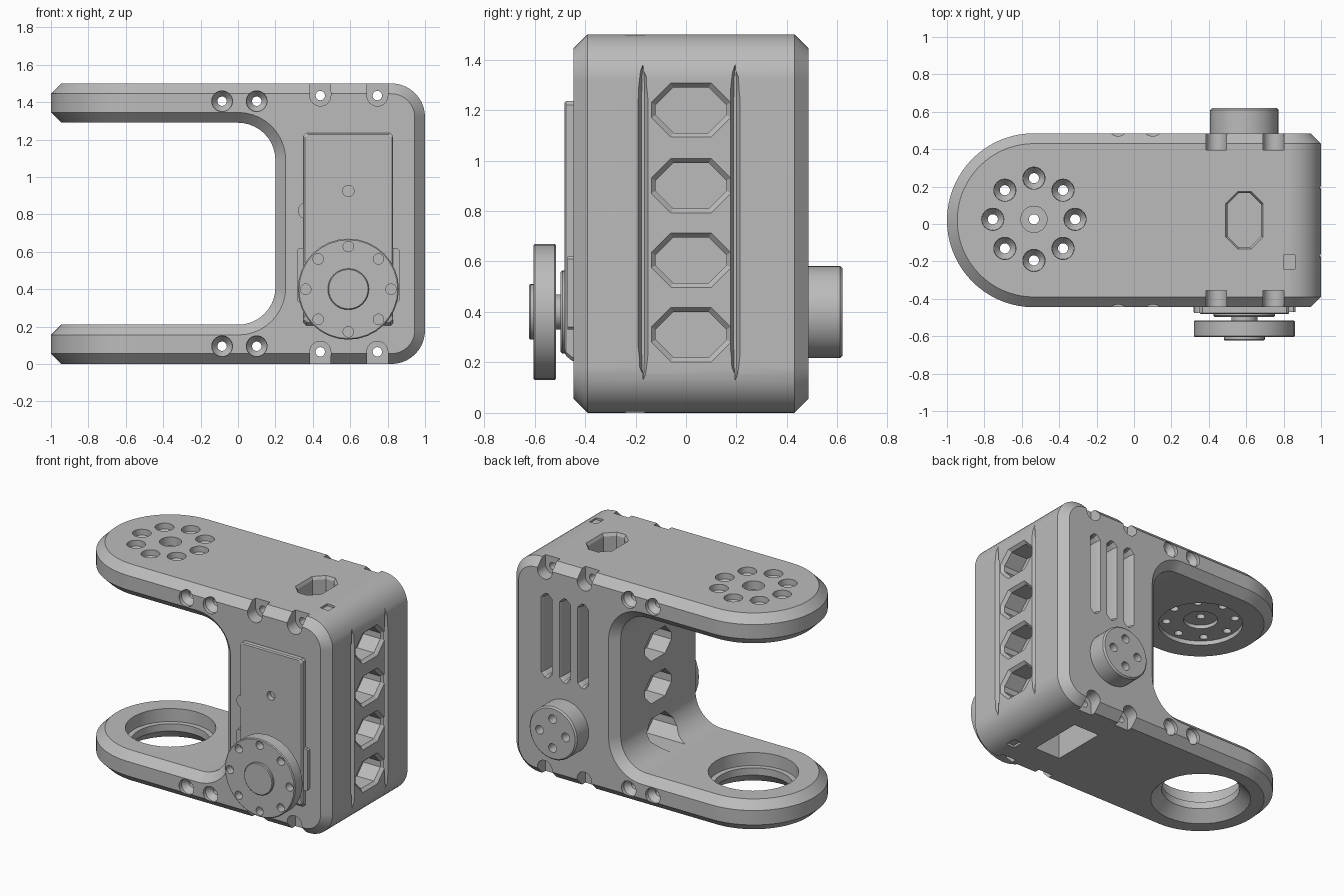
import bpy, bmesh, math

cube = bpy.data.objects.get("Cube")
if cube:
    bpy.data.objects.remove(cube, do_unlink=True)

# One plain grey for the whole bracket
GREY = (0.5, 0.5, 0.5, 1.0)
grey = bpy.data.materials.new("plain_grey")
grey.use_nodes = True
grey.diffuse_color = GREY
for node in grey.node_tree.nodes:
    if node.type == 'BSDF_PRINCIPLED':
        node.inputs["Base Color"].default_value = GREY


def circle(p, q, r, n=32):
    return [(p + r * math.cos(2 * math.pi * i / n), q + r * math.sin(2 * math.pi * i / n))
            for i in range(n)]


def arc(p, q, r, start, end, n=10):
    return [(p + r * math.cos(math.radians(start + (end - start) * i / n)),
             q + r * math.sin(math.radians(start + (end - start) * i / n))) for i in range(n + 1)]


def octagon(p, q, w, h, c):
    a, b = w / 2, h / 2
    half = [(a, c - b), (a, b - c), (a - c, b), (c - a, b)]
    return [(p + s * u, q + s * v) for s in (1, -1) for u, v in half]


def notch(p, q, r, side):
    """Round hole that runs out through the top (side=1) or the bottom (side=-1)."""
    return [(u, q + side * 0.2 if (v - q) * side > 1e-4 else v) for u, v in circle(p, q, r)]


def loft(name, axis, rings):
    """Closed solid through (height, outline) rings along an axis."""
    place = {'x': lambda p, q, h: (h, p, q), 'y': lambda p, q, h: (p, h, q),
             'z': lambda p, q, h: (p, q, h)}[axis]
    bm = bmesh.new()
    loops = [[bm.verts.new(place(p, q, h)) for p, q in pts] for h, pts in rings]
    n = len(loops[0])
    for a, b in zip(loops, loops[1:]):
        for i in range(n):
            j = (i + 1) % n
            bm.faces.new((a[i], a[j], b[j], b[i]))
    bm.faces.new(loops[0])
    bm.faces.new(loops[-1])
    bmesh.ops.recalc_face_normals(bm, faces=bm.faces)
    mesh = bpy.data.meshes.new(name)
    bm.to_mesh(mesh)
    bm.free()
    obj = bpy.data.objects.new(name, mesh)
    bpy.context.scene.collection.objects.link(obj)
    mesh.materials.append(grey)
    return obj


def prism(name, axis, pts, lo, hi):
    return loft(name, axis, [(lo, pts), (hi, pts)])


def turned(name, axis, p, q, steps):
    """Round part from (height, radius) steps."""
    return loft(name, axis, [(h, circle(p, q, r)) for h, r in steps])


def boolean(obj, tool, operation='DIFFERENCE'):
    tool.hide_render = True
    mod = obj.modifiers.new("cut", 'BOOLEAN')
    mod.operation, mod.solver, mod.object = operation, 'EXACT', tool


def finish(obj):
    """Apply the modifiers, remove the cutters, smooth the round faces."""
    tools = [m.object for m in obj.modifiers if m.type == 'BOOLEAN']
    if obj.modifiers:
        bpy.context.view_layer.update()
        deps = bpy.context.evaluated_depsgraph_get()
        mesh = bpy.data.meshes.new_from_object(obj.evaluated_get(deps))
        obj.modifiers.clear()
        obj.data = mesh
    for tool in tools:
        bpy.data.objects.remove(tool, do_unlink=True)
    for poly in obj.data.polygons:
        poly.use_smooth = True
    obj.data.set_sharp_from_angle(angle=math.radians(25))
    obj.modifiers.new("even_normals", 'WEIGHTED_NORMAL').keep_sharp = True


TOP, MID_Y = 1.5, 0.02          # overall height, centre line of the arms
ARM_X, ARM_R = -0.535, 0.465    # centre and radius of the rounded arm ends
SERVO_X, SERVO_Z = 0.59, 0.4    # output axis

# C-shaped bracket, trimmed to round arm ends, then chamfered
c_shape = ([(-1.2, 0)] + arc(0.82, 0.18, 0.18, -90, 0) + arc(0.82, TOP - 0.18, 0.18, 0, 90)
           + [(-1.2, TOP), (-1.2, 1.29)] + arc(0, 1.09, 0.2, 90, 0) + arc(0, 0.41, 0.2, 0, -90)
           + [(-1.2, 0.21)])
bracket = prism("bracket", 'y', c_shape, -0.8, 0.8)
plan = arc(ARM_X, MID_Y, ARM_R, 90, 270, 36) + [(1.2, MID_Y - ARM_R), (1.2, MID_Y + ARM_R)]
boolean(bracket, prism("plan_trim", 'z', plan, -0.2, 1.7), 'INTERSECT')
bevel = bracket.modifiers.new("chamfer", 'BEVEL')
bevel.width, bevel.segments = 0.055, 1
bevel.limit_method, bevel.angle_limit = 'ANGLE', math.radians(55)
bevel.use_clamp_overlap = False

# Screw holes through the depth
for side, z_bolt, z_screw in ((1, 1.435, 1.405), (-1, 0.065, 0.095)):
    for x in (0.44, 0.745):
        wide, thin = notch(x, z_bolt, 0.056, side), circle(x, z_bolt, 0.025)
        boolean(bracket, loft("bolt_cutter", 'y', [
            (-0.7, wide), (-0.355, wide), (-0.355, thin), (0.395, thin), (0.395, wide), (0.7, wide)]))
    for x in (-0.085, 0.1):
        boolean(bracket, turned("screw_cutter", 'y', x, z_screw, [
            (-0.7, 0.06), (-0.42, 0.055), (-0.38, 0.025), (0.42, 0.025), (0.46, 0.055), (0.7, 0.06)]))

# Upper arm: horn seat below, ring of countersunk holes above
boolean(bracket, turned("horn_seat_cutter", 'z', ARM_X, MID_Y + 0.005, [
    (1.2, 0.27), (1.32, 0.27), (1.32, 0.11), (1.345, 0.11)]))
boolean(bracket, turned("centre_hole_cutter", 'z', ARM_X, MID_Y + 0.005, [
    (1.1, 0.027), (1.44, 0.027), (1.44, 0.07), (1.7, 0.07)]))
for x, y in circle(ARM_X, MID_Y + 0.005, 0.22, 8):
    boolean(bracket, turned("ring_hole_cutter", 'z', x, y, [
        (1.1, 0.027), (1.42, 0.027), (1.46, 0.058), (1.7, 0.066)]))

# Lower arm: large stepped bearing hole
boolean(bracket, turned("bearing_cutter", 'z', ARM_X, MID_Y + 0.005, [
    (-0.03, 0.35), (0.07, 0.25), (0.12, 0.25), (0.12, 0.285), (0.35, 0.285)]))

# Octagonal windows on the outer and inner walls
for z in (0.31, 0.605, 0.9, 1.2):
    boolean(bracket, loft("outer_window_cutter", 'x', [
        (1.02, octagon(MID_Y, z, 0.35, 0.25, 0.085)), (0.98, octagon(MID_Y, z, 0.28, 0.18, 0.07)),
        (0.85, octagon(MID_Y, z, 0.28, 0.18, 0.07))]))
    boolean(bracket, prism("inner_window_cutter", 'x', octagon(MID_Y, z, 0.29, 0.19, 0.07), 0, 0.34))

# Window in the top and opening in the bottom
boolean(bracket, loft("top_window_cutter", 'z', [
    (1.25, octagon(SERVO_X, MID_Y, 0.18, 0.29, 0.06)),
    (1.48, octagon(SERVO_X, MID_Y, 0.18, 0.29, 0.06)),
    (1.52, octagon(SERVO_X, MID_Y, 0.22, 0.33, 0.07))]))
boolean(bracket, prism("bottom_opening_cutter", 'z',
                       [(0.49, -0.16), (0.69, -0.16), (0.69, 0.23), (0.49, 0.23)], -0.1, 0.19))

# Spindle-shaped grooves on the outer wall
for y in (-0.17, 0.195):
    def spindle(w):
        return [(y, 0.13), (y + 0.7 * w, 0.18), (y + w, 0.26), (y + w, 1.24), (y + 0.7 * w, 1.33),
                (y, 1.38), (y - 0.7 * w, 1.33), (y - w, 1.24), (y - w, 0.26), (y - 0.7 * w, 0.18)]
    boolean(bracket, loft("groove_cutter", 'x', [(0.975, spindle(0.006)), (1.02, spindle(0.03))]))

# Cooling slots in the back
for x in (0.45, 0.59, 0.73):
    boolean(bracket, loft("slot_cutter", 'y', [
        (0.38, octagon(x, 0.99, 0.06, 0.56, 0.022)), (0.455, octagon(x, 0.99, 0.06, 0.56, 0.022)),
        (0.505, octagon(x, 0.99, 0.1, 0.6, 0.035))]))

# Small index notches on top and bottom
for z in (-0.085, 1.485):
    boolean(bracket, prism("index_cutter", 'z',
                           [(0.8, -0.24), (0.86, -0.24), (0.86, -0.165), (0.8, -0.165)], z, z + 0.1))
finish(bracket)

# Servo front: raised case, flange, side boss and gear boss
case = loft("servo_case", 'y', [
    (-0.4, octagon(SERVO_X, 0.72, 0.48, 1.03, 0.015)),
    (-0.45, octagon(SERVO_X, 0.72, 0.48, 1.03, 0.015)),
    (-0.475, octagon(SERVO_X, 0.73, 0.48, 1.01, 0.015)),
    (-0.482, octagon(SERVO_X, 0.735, 0.465, 0.985, 0.015))])
boolean(case, turned("case_hole_cutter", 'y', SERVO_X, 0.925, [(-0.6, 0.03), (-0.44, 0.03)]))
finish(case)
finish(prism("servo_flange", 'y', octagon(SERVO_X, 0.475, 0.545, 0.29, 0.01), -0.47, -0.4))
finish(turned("servo_side_boss", 'y', 0.365, 0.82, [(-0.4, 0.045), (-0.475, 0.045)]))
finish(turned("gear_boss", 'y', SERVO_X, SERVO_Z, [(-0.42, 0.165), (-0.49, 0.165), (-0.497, 0.158)]))
finish(turned("output_shaft", 'y', SERVO_X, SERVO_Z, [(-0.45, 0.07), (-0.54, 0.07)]))

# Output horn with a ring of holes and a centre hub
horn = turned("output_horn", 'y', SERVO_X, SERVO_Z, [
    (-0.515, 0.264), (-0.521, 0.27), (-0.599, 0.27), (-0.605, 0.264)])
for x, z in circle(SERVO_X, SERVO_Z, 0.228, 8):
    boolean(horn, turned("horn_hole_cutter", 'y', x, z, [(-0.7, 0.028), (-0.55, 0.028)]))
finish(horn)
finish(turned("horn_hub", 'y', SERVO_X, SERVO_Z, [(-0.56, 0.11), (-0.617, 0.11), (-0.622, 0.105)]))

# Idler on the back with four holes
idler = turned("back_idler", 'y', SERVO_X, SERVO_Z, [(0.42, 0.183), (0.61, 0.183), (0.62, 0.173)])
for x, z in circle(SERVO_X, SERVO_Z, 0.1, 4):
    boolean(idler, turned("idler_hole_cutter", 'y', x, z, [(0.54, 0.03), (0.7, 0.03)]))
finish(idler)
